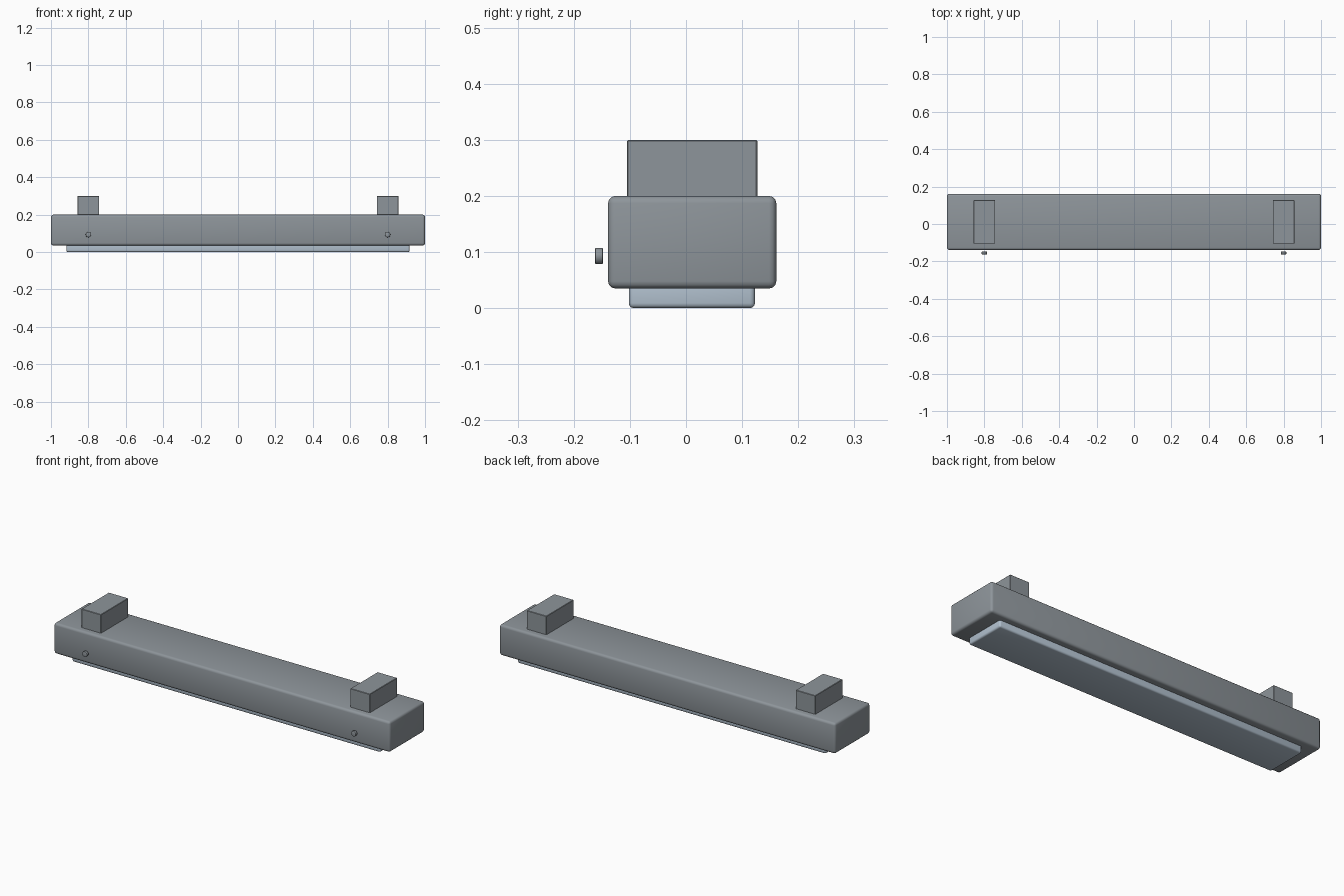
import bpy, math

if "Cube" in bpy.data.objects:
    bpy.data.objects.remove(bpy.data.objects["Cube"])


def material(name, rgb):
    m = bpy.data.materials.new(name)
    m.diffuse_color = (*rgb, 1)
    m.use_nodes = True
    m.node_tree.nodes["Principled BSDF"].inputs["Base Color"].default_value = m.diffuse_color
    return m


grey = material("grey metal", (0.27, 0.30, 0.325))
pale = material("pale blue diffuser", (0.45, 0.54, 0.63))


def finish(ob, name, mat, bevel, segments):
    ob.name = name
    ob.data.materials.append(mat)
    bpy.ops.object.transform_apply(location=False, rotation=True, scale=True)
    if bevel:
        b = ob.modifiers.new("rounded edges", 'BEVEL')
        b.width = bevel
        b.segments = segments
        b.limit_method = 'ANGLE'
        bpy.ops.object.modifier_apply(modifier=b.name)
        bpy.ops.object.shade_smooth_by_angle(angle=math.radians(35))
    return ob


def box(name, lo, hi, mat, bevel=0, segments=3):
    centre = [(a + b) / 2 for a, b in zip(lo, hi)]
    bpy.ops.mesh.primitive_cube_add(size=1, location=centre)
    ob = bpy.context.object
    ob.scale = [b - a for a, b in zip(lo, hi)]
    return finish(ob, name, mat, bevel, segments)


# Long housing and the light diffuser beneath it
box("housing", (-1, -0.139, 0.035), (1, 0.161, 0.2), grey, 0.013)
box("diffuser", (-0.917, -0.102, 0.002), (0.917, 0.123, 0.06), pale, 0.009)

for side, x in (("left", -0.8), ("right", 0.8)):
    # Mounting block on top
    box(side + "_mount", (x - 0.058, -0.105, 0.18), (x + 0.058, 0.127, 0.3), grey, 0.002, 1)
    # Small round screw head standing off the front
    bpy.ops.mesh.primitive_cylinder_add(vertices=16, radius=0.0145, depth=0.014,
                                        location=(x, -0.155, 0.093),
                                        rotation=(math.pi / 2, 0, 0))
    finish(bpy.context.object, side + "_screw", grey, 0.002, 2)

# Rest the diffuser on the ground plane
bpy.data.objects["diffuser"].location.z -= 0.002
